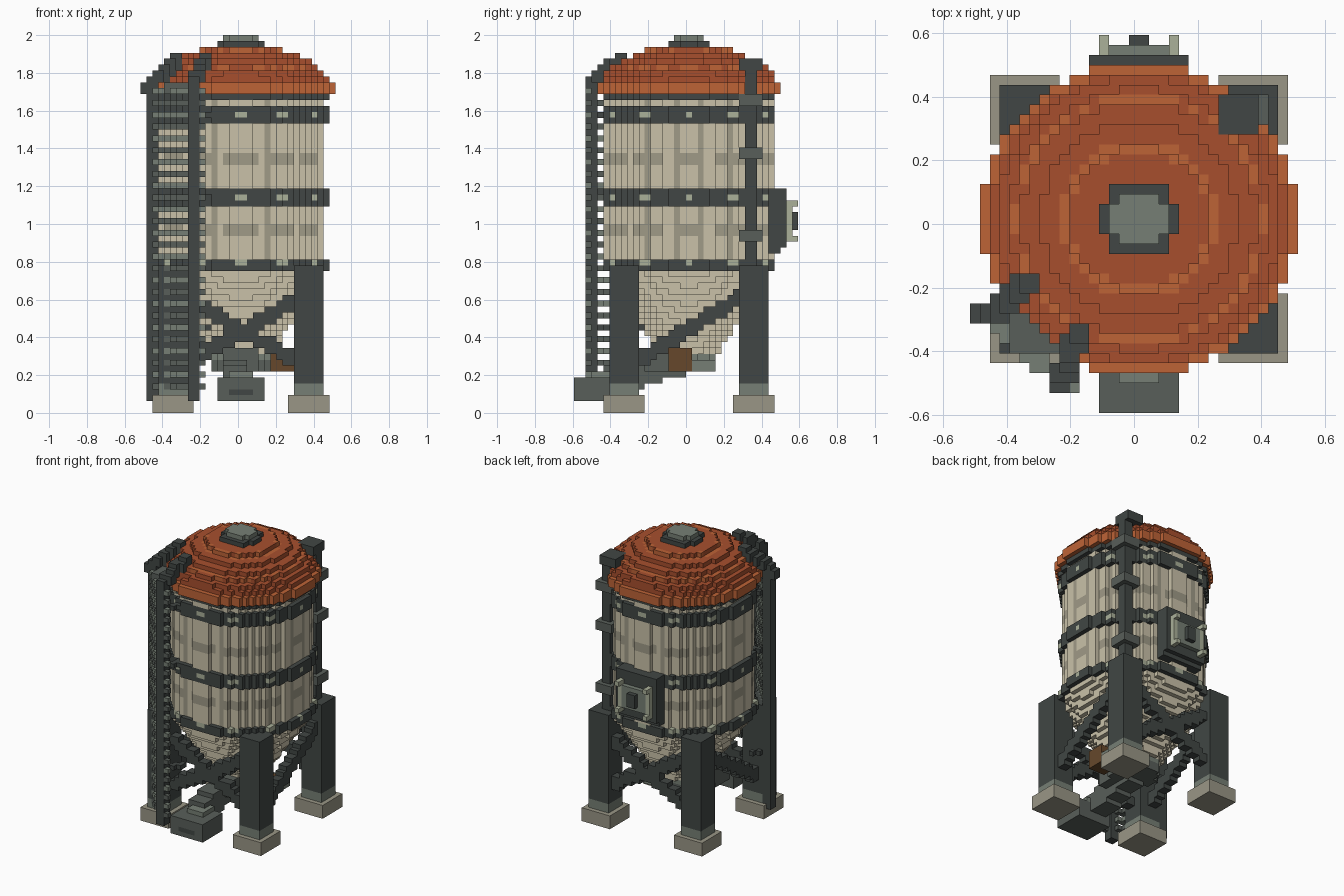
import bpy, bmesh, math
from mathutils import Vector

if "Cube" in bpy.data.objects:
    bpy.data.objects.remove(bpy.data.objects["Cube"])

S = 1 / 32            # voxel size
C = S / 2             # silo axis is half a voxel off in x and y
vox = {}              # cell -> (part, colour)

PAL = dict(roof="A65031", roof_light="BC6339", beige="C8C0A7", beige_dark="9E9986",
           dark="434846", mid="595F5A", grey="757E74", stone="989585",
           pale="A9AF98", brown="66492F")

def centre(c):
    return c[0] * S, (c[1] + .5) * S, (c[2] + .5) * S

def cell(x, y, z):
    return math.floor(x / S + .5), math.floor(y / S), math.floor(z / S)

def box(part, col, x0, x1, y0, y1, z0, z1):
    e = S * .5
    a, b = cell(x0 + e, y0 + e, z0 + e), cell(x1 - e, y1 - e, z1 - e)
    for i in range(a[0], b[0] + 1):
        for j in range(a[1], b[1] + 1):
            for k in range(a[2], b[2] + 1):
                vox[i, j, k] = (part, col)

def disc(part, col, k, r):
    for i in range(-18, 19):
        for j in range(-18, 19):
            x, y, z = centre((i, j, k))
            d = math.hypot(x - C, y - C)
            if d < r:
                ang = math.degrees(math.atan2(x - C, C - y))
                vox[i, j, k] = (part, col(d, ang, k) if callable(col) else col)

def bar(part, col, p, q, n=2):
    p, q = Vector(p), Vector(q)
    steps = int((q - p).length / S * 2) + 1
    for t in range(steps + 1):
        i, j, k = cell(*p.lerp(q, t / steps))
        for a in range(n):
            for b in range(n):
                for c in range(n):
                    vox[i + a, j + b, k + c] = (part, col)

# hopper cone
for k in range(10, 24):
    disc("hopper", "beige", k, .165 + .27 * (k - 10) / 13)
# tank wall with seams and weathered panels
def wall(d, ang, k):
    f = (ang / 20) % 1
    if min(f, 1 - f) < .09 and abs(ang) > 10:
        return "beige_dark"
    panel = abs(ang / 30 - round(ang / 30)) < .38
    return "beige_dark" if k in (30, 31, 42, 43) and panel else "beige"
for k in range(24, 54):
    disc("tank_wall", wall, k, .443)
# hoops with rivets
for ks in ((24, 25), (35, 36, 37), (49, 50, 51), (53,)):
    for k in ks:
        disc("hoops", "dark", k, .464)
    if len(ks) > 1:
        for n in range(12):
            a = n * math.pi / 6
            for e in (-.03, .03):
                c = cell(C + .46 * math.sin(a + e), C - .453 * math.cos(a + e), (ks[1] + .5) * S)
                vox[c] = ("rivets", "pale")
# stepped roof and cap
def tiles(d, ang, k):
    return "roof_light" if k < 56 or .215 < d < .25 or .375 < d < .395 else "roof"
for k, r in zip(range(54, 62), (.496, .496, .468, .445, .41, .37, .31, .23)):
    disc("roof", tiles, k, r)
disc("roof_cap", "dark", 62, .1245)
disc("roof_cap", "grey", 63, .093)

# legs and footings
for sx in (-1, 1):
    for sy in (-1, 1):
        x, y = C + sx * 11.5 * S, C + sy * 11 * S
        for part, col, h, z0, z1 in (("footings", "stone", 3.5, 0, 3),
                                     ("legs", "grey", 2.5, 3, 5), ("legs", "dark", 2.5, 5, 25)):
            box(part, col, x - h * S, x + h * S, y - h * S, y + h * S, z0 * S, z1 * S)
# braces: crossed at front and back, single on the sides
for y in (-.345, .345):
    bar("braces", "dark", (-.27, y, .26), (.29, y, .58))
    bar("braces", "dark", (.29, y, .26), (-.27, y, .58))
for x in (-.36, .36):
    bar("braces", "dark", (x, -.26, .27), (x, .28, .6))

# hopper outlet, sloping chute and front box
for k in (7, 8, 9):
    disc("outlet", "mid" if k < 9 else "grey", k, .15)
bar("chute", "mid", (-.05, -.06, .23), (-.05, -.42, .13), 4)
box("chute", "grey", -.047, .078, -.5, -.375, .19, .22)
box("chute_collar", "mid", -.078, .109, -.22, -.1, .22, .34)
box("discharge_box", "mid", -.109, .141, -.594, -.375, .0625, .1875)
box("discharge_slot", "dark", -.047, .078, -.594, -.5625, .094, .125)
# drive motor
box("motor", "brown", .172, .297, -.094, .031, .219, .344)
box("motor_mount", "grey", .141, .297, .031, .156, .219, .281)

# filling pipe with brackets
box("fill_pipe", "dark", .328, .391, .3125, .375, .78, 1.875)
box("fill_pipe", "dark", .266, .406, .281, .406, 1.8125, 1.875)
for k in (29, 43, 52):
    box("pipe_brackets", "mid", .297, .422, .281, .406, k * S, (k + 2) * S)

# rear hatch
box("hatch", "dark", -.141, .172, .406, .5, .844, 1.1875)
box("hatch", "dark", -.141, .172, .5, .531, .875, 1.1875)
box("hatch", "grey", -.078, .109, .531, .5625, .9375, 1.094)
box("hatch_knob", "dark", -.016, .047, .5625, .594, .969, 1.0625)
for x in (-.109, .109):
    box("hatch_handles", "pale", x, x + S, .531, .5625, .906, 1.125)
    for z in (.906, 1.094):
        box("hatch_handles", "pale", x, x + S, .531, .594, z, z + S)

# corner ladder: two rails, rungs, stand-offs and hooked tops
A, B = (-.47, -.31), (-.25, -.515)
for k in range(4, 56, 2):
    for dx in (.03, .06):
        bar("ladder_rungs", "grey" if k % 4 else "mid",
            (A[0] + dx, A[1], k * S + .01), (B[0] + dx, B[1], k * S + .01), 1)
for (x, y), top in ((A, (-.33, -.19, 1.85)), (B, (-.19, -.37, 1.85))):
    bar("ladder_rails", "dark", (x, y, .07), (x, y, 1.74))
    bar("ladder_rails", "dark", (x, y, 1.74), top)
    for z in (.45, 1.17, 1.58):
        bar("ladder_standoffs", "dark", (x, y, z), (x + .1, y + .12, z), 1)
box("ladder_landing", "mid", -.39, -.234, -.406, -.25, 1.69, 1.75)
box("ladder_landing", "dark", -.516, -.453, -.3125, -.25, 1.69, 1.75)

# turn voxels into one mesh per part, outer faces only
mats = {}
for n, h in PAL.items():
    m = mats[n] = bpy.data.materials.new(n)
    m.diffuse_color = [(int(h[i:i + 2], 16) / 255) ** 2.2 for i in (0, 2, 4)] + [1]
    m.use_nodes = True
    m.node_tree.nodes["Principled BSDF"].inputs["Base Color"].default_value = m.diffuse_color
parts = {}
for c, (part, col) in vox.items():
    parts.setdefault(part, []).append((c, col))
for part, cells in parts.items():
    bm, verts = bmesh.new(), {}
    cols = sorted({col for _, col in cells})
    for c, col in cells:
        for ax in range(3):
            for s in (0, 1):
                nb = list(c)
                nb[ax] += 2 * s - 1
                if tuple(nb) in vox:
                    continue
                quad = []
                for a, b in ((0, 0), (1, 0), (1, 1), (0, 1)):
                    p = list(c)
                    p[ax] += s
                    p[(ax + 1) % 3] += a
                    p[(ax + 2) % 3] += b
                    p = tuple(p)
                    if p not in verts:
                        verts[p] = bm.verts.new(((p[0] - .5) * S, p[1] * S, p[2] * S))
                    quad.append(verts[p])
                f = bm.faces.new(quad if s else quad[::-1])
                f.material_index = cols.index(col)
    me = bpy.data.meshes.new(part)
    bm.to_mesh(me)
    bm.free()
    for col in cols:
        me.materials.append(mats[col])
    bpy.context.collection.objects.link(bpy.data.objects.new(part, me))
